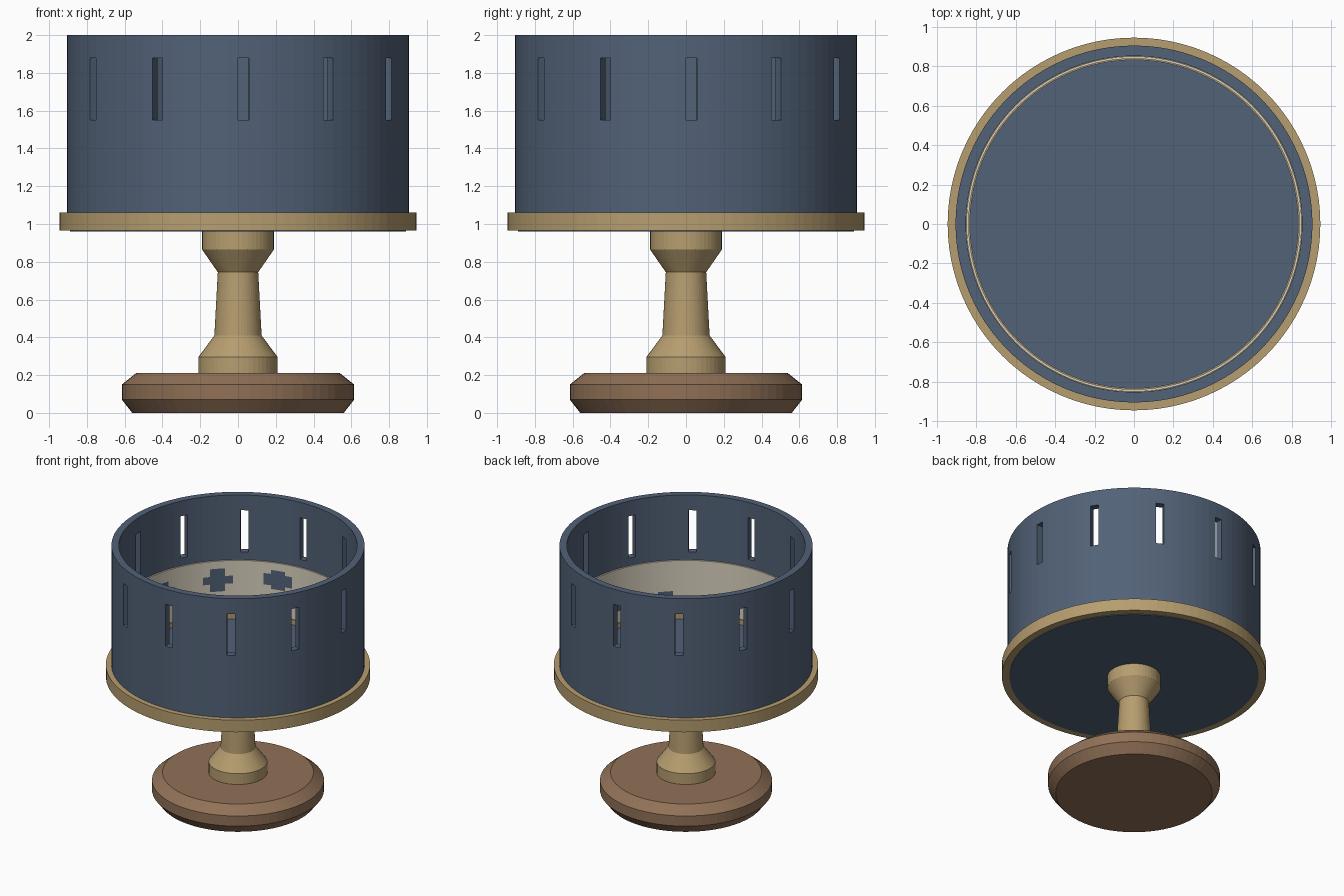
import bpy, bmesh
from math import sin, cos, pi, tau, radians

old = bpy.data.objects.get("Cube")
if old:
    bpy.data.objects.remove(old, do_unlink=True)


def material(name, rgb):
    m = bpy.data.materials.new(name)
    m.use_nodes = True
    m.diffuse_color = (*rgb, 1)
    m.node_tree.nodes["Principled BSDF"].inputs["Base Color"].default_value = (*rgb, 1)
    return m


BLUE = material("slate blue", (0.085, 0.122, 0.185))
BRASS = material("brass", (0.47, 0.34, 0.16))
WOOD = material("brown wood", (0.28, 0.165, 0.095))
CREAM = material("cream paper", (0.70, 0.64, 0.52))


def lathe(profile, segs, closed=False):
    """Spin a (radius, z) profile; open profiles get capped ends."""
    bm = bmesh.new()
    grid = [[bm.verts.new((r * cos(tau * i / segs), r * sin(tau * i / segs), z))
             for r, z in profile] for i in range(segs)]
    faces = {}
    rows = len(profile) if closed else len(profile) - 1
    for i in range(segs):
        a, b = grid[i], grid[(i + 1) % segs]
        for j in range(rows):
            k = (j + 1) % len(profile)
            faces[i, j] = bm.faces.new((a[j], b[j], b[k], a[k]))
    if not closed:
        bm.faces.new([col[0] for col in grid])
        bm.faces.new([col[-1] for col in grid])
    return bm, grid, faces


def finish(name, bm, *mats):
    bmesh.ops.recalc_face_normals(bm, faces=bm.faces[:])
    mesh = bpy.data.meshes.new(name)
    bm.to_mesh(mesh)
    bm.free()
    for m in mats:
        mesh.materials.append(m)
    ob = bpy.data.objects.new(name, mesh)
    bpy.context.collection.objects.link(ob)
    return ob


# Turned base and column
bm, _, _ = lathe([(0.56, 0), (0.615, 0.07), (0.615, 0.15), (0.54, 0.21)], 64)
finish("base", bm, WOOD)
bm, _, _ = lathe([(0.21, 0.2), (0.21, 0.295), (0.125, 0.41), (0.107, 0.745),
                  (0.19, 0.865), (0.19, 0.97)], 48)
finish("column", bm, BRASS)

# Drum floor, outer brass hoop and inner lip
bm, _, _ = lathe([(0.89, 0.96), (0.89, 1.03)], 96)
finish("drum_floor", bm, BLUE)
bm, _, _ = lathe([(0.88, 0.965), (0.945, 0.965), (0.945, 1.06), (0.88, 1.06)], 96, True)
finish("brass_hoop", bm, BRASS)
bm, _, _ = lathe([(0.832, 1.0), (0.853, 1.0), (0.853, 1.07), (0.832, 1.07)], 96, True)
finish("inner_lip", bm, BRASS)

# Drum wall with twelve viewing slots
OUT, INN = 0.905, 0.852
levels = [0.98, 1.55, 1.88, 2.0]
profile = [(OUT, z) for z in levels] + [(INN, z) for z in reversed(levels)]
bm, grid, faces = lathe(profile, 96, True)
for i in range(0, 96, 8):
    for j in (1, 5):
        bm.faces.remove(faces[i, j])
    a, b = grid[i], grid[i + 1]
    bm.faces.new((a[1], a[2], a[5], a[6]))
    bm.faces.new((b[1], b[2], b[5], b[6]))
    bm.faces.new((a[1], b[1], b[6], a[6]))
    bm.faces.new((a[2], b[2], b[5], a[5]))
finish("drum_wall", bm, BLUE)

# Paper strip with twelve figures that rise and fall around the loop
R, ROWS, LOW, HIGH = 0.838, 14, 1.07, 1.49
profile = [(R, LOW + (HIGH - LOW) * j / ROWS) for j in range(ROWS + 1)]
bm, _, faces = lathe(profile + [(0.85, HIGH), (0.85, LOW)], 192, True)
for (i, j), f in faces.items():
    if j >= ROWS:
        continue
    angle = tau * (i + 0.5) / 192
    frame = int(angle / (pi / 6))
    across = abs(angle - radians(15 + 30 * frame)) * R
    up = abs(f.calc_center_median().z - 1.25 - 0.105 * sin(frame * pi / 6))
    if (across < 0.105 and up < 0.042) or (across < 0.065 and up < 0.085):
        f.material_index = 1
finish("picture_strip", bm, CREAM, BLUE)
